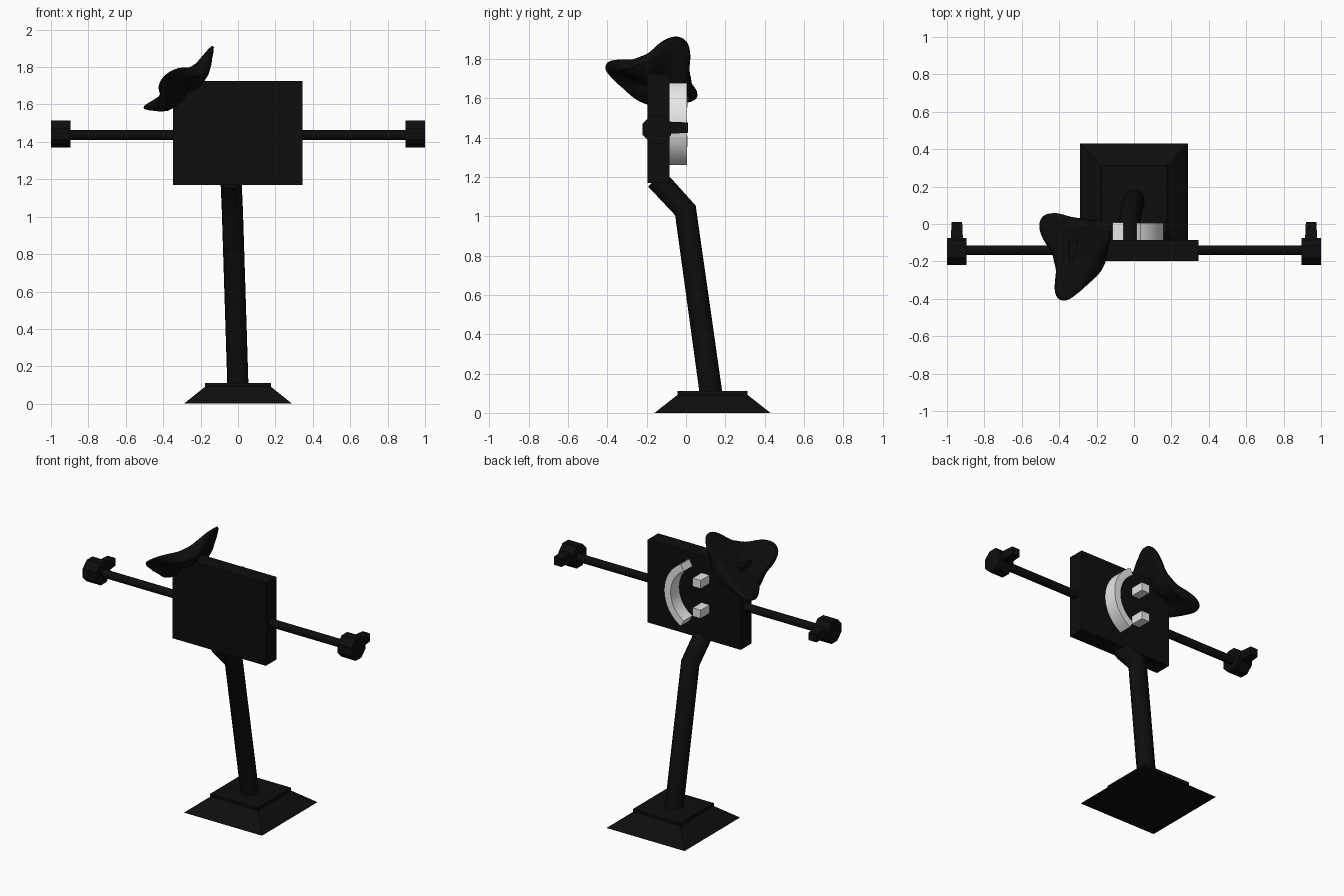
import bpy, bmesh, math
from mathutils import Vector, Matrix

cube = bpy.data.objects.get("Cube")
if cube:
    bpy.data.objects.remove(cube, do_unlink=True)


def make_material(name, value):
    mat = bpy.data.materials.new(name)
    mat.use_nodes = True
    color = (value, value, value, 1)
    mat.diffuse_color = color
    mat.node_tree.nodes["Principled BSDF"].inputs["Base Color"].default_value = color
    return mat


BLACK = make_material("matte black", 0.004)
WHITE = make_material("white", 0.8)


def finish(name, bm, mat, smooth=False):
    bmesh.ops.recalc_face_normals(bm, faces=bm.faces)
    mesh = bpy.data.meshes.new(name)
    bm.to_mesh(mesh)
    bm.free()
    mesh.materials.append(mat)
    obj = bpy.data.objects.new(name, mesh)
    bpy.context.collection.objects.link(obj)
    if smooth:
        bpy.ops.object.select_all(action="DESELECT")
        bpy.context.view_layer.objects.active = obj
        obj.select_set(True)
        bpy.ops.object.shade_smooth_by_angle(angle=math.radians(40))
    return obj


def box(name, low, high, mat, far_scale=None, axis=2):
    """Box between two corners; far_scale tapers the high end of an axis."""
    low, high = Vector(low), Vector(high)
    mid, size = (low + high) / 2, high - low
    bm = bmesh.new()
    bmesh.ops.create_cube(bm, size=1)
    for v in bm.verts:
        taper = far_scale if far_scale and v.co[axis] > 0 else 1
        v.co = Vector([mid[i] + v.co[i] * size[i] * (1 if i == axis else taper)
                       for i in range(3)])
    return finish(name, bm, mat)


def rod_x(name, x0, x1, y, z, radius, sides, smooth):
    """Prism along x with flat sides facing front and back."""
    bm = bmesh.new()
    place = (Matrix.Translation(((x0 + x1) / 2, y, z)) @ Matrix.Rotation(math.pi / 2, 4, "Y")
             @ Matrix.Rotation(math.pi / sides, 4, "Z"))
    bmesh.ops.create_cone(bm, cap_ends=True, segments=sides, radius1=radius,
                          radius2=radius, depth=abs(x1 - x0), matrix=place)
    return finish(name, bm, mat=BLACK, smooth=smooth)


# Stepped base
BASE_Y = 0.135
box("base_skirt", (-0.29, BASE_Y - 0.295, 0), (0.29, BASE_Y + 0.295, 0.095), BLACK, 0.59)
box("base_slab", (-0.177, BASE_Y - 0.177, 0.088), (0.177, BASE_Y + 0.177, 0.112), BLACK)

# Bent post
curve = bpy.data.curves.new("post", "CURVE")
curve.dimensions = "3D"
curve.bevel_depth = 0.058
curve.bevel_resolution = 3
curve.use_fill_caps = True
path = [(0, 0.13, 0.08), (-0.03, -0.003, 1.03), (-0.037, -0.15, 1.19)]
spline = curve.splines.new("POLY")
spline.points.add(len(path) - 1)
for point, co in zip(spline.points, path):
    point.co = (*co, 1)
curve.materials.append(BLACK)
post = bpy.data.objects.new("post", curve)
bpy.context.collection.objects.link(post)

# Flat body panel
box("panel", (-0.348, -0.197, 1.17), (0.345, -0.085, 1.725), BLACK)

# Arms, hands and fingers
for side, s in (("left", 1), ("right", -1)):
    rod_x(side + "_arm", s * 0.33, s * 0.92, -0.14, 1.437, 0.027, 12, True)
    rod_x(side + "_hand", s * 0.895, s, -0.148, 1.443, 0.078, 8, False)
    x = s * 0.947
    box(side + "_finger", (x - 0.033, -0.09, 1.42), (x + 0.033, 0.01, 1.482),
        BLACK, 0.85, axis=1)

# Eyes
for name, z in (("upper_eye", 1.582), ("lower_eye", 1.382)):
    box(name, (-0.115, -0.09, z - 0.028), (-0.055, 0.008, z + 0.028), WHITE)

# Curved smile, turned on its side
bm = bmesh.new()
STEPS = 32
rings = []
for i in range(STEPS + 1):
    a = math.radians(-61 + 122 * i / STEPS)
    rings.append([bm.verts.new((-0.08 + r * math.cos(a), y, 1.47 + r * math.sin(a)))
                  for r, y in ((0.19, -0.09), (0.238, -0.09), (0.238, 0.006), (0.19, 0.006))])
for a, b in zip(rings, rings[1:]):
    for k in range(4):
        n = (k + 1) % 4
        bm.faces.new((a[k], a[n], b[n], b[k]))
bm.faces.new(rings[0])
bm.faces.new(rings[-1])
finish("smile", bm, WHITE, True)

# Three-cornered hat tilted over the upper corner of the panel
tips = [Vector(p) for p in ((-0.51, 0.04, 1.59), (-0.39, -0.42, 1.77), (-0.14, -0.02, 1.92))]
centre = sum(tips, Vector()) / 3
normal = (tips[1] - tips[0]).cross(tips[2] - tips[0]).normalized()
u = (tips[0] - centre).normalized()
v = normal.cross(u)
SEG = 48
# Each ring: radius and depth at a tip, then radius and depth between tips
profile = [(0.15, 0.035, 0.08, 0.05), (0.275, 0.0, 0.145, 0.035), (0.295, 0.012, 0.172, 0.065),
           (0.235, 0.055, 0.185, 0.125), (0.11, 0.11, 0.11, 0.148)]
bm = bmesh.new()
rings = []
for r_tip, d_tip, r_mid, d_mid in profile:
    ring = []
    for i in range(SEG):
        a = math.tau * i / SEG
        t = ((1 + math.cos(3 * a)) / 2) ** 1.8
        r = r_mid + (r_tip - r_mid) * t
        d = d_mid + (d_tip - d_mid) * t
        ring.append(bm.verts.new(centre + (u * math.cos(a) + v * math.sin(a)) * r - normal * d))
    rings.append(ring)
for a, b in zip(rings, rings[1:]):
    for i in range(SEG):
        n = (i + 1) % SEG
        bm.faces.new((a[i], a[n], b[n], b[i]))
for ring, depth in ((rings[0], 0.05), (rings[-1], 0.145)):
    hub = bm.verts.new(centre - normal * depth)
    for i in range(SEG):
        bm.faces.new((hub, ring[i], ring[(i + 1) % SEG]))
hat = finish("hat", bm, BLACK, True)
for poly in hat.data.polygons:
    poly.use_smooth = True
subsurf = hat.modifiers.new("soften", "SUBSURF")
subsurf.levels = subsurf.render_levels = 1
